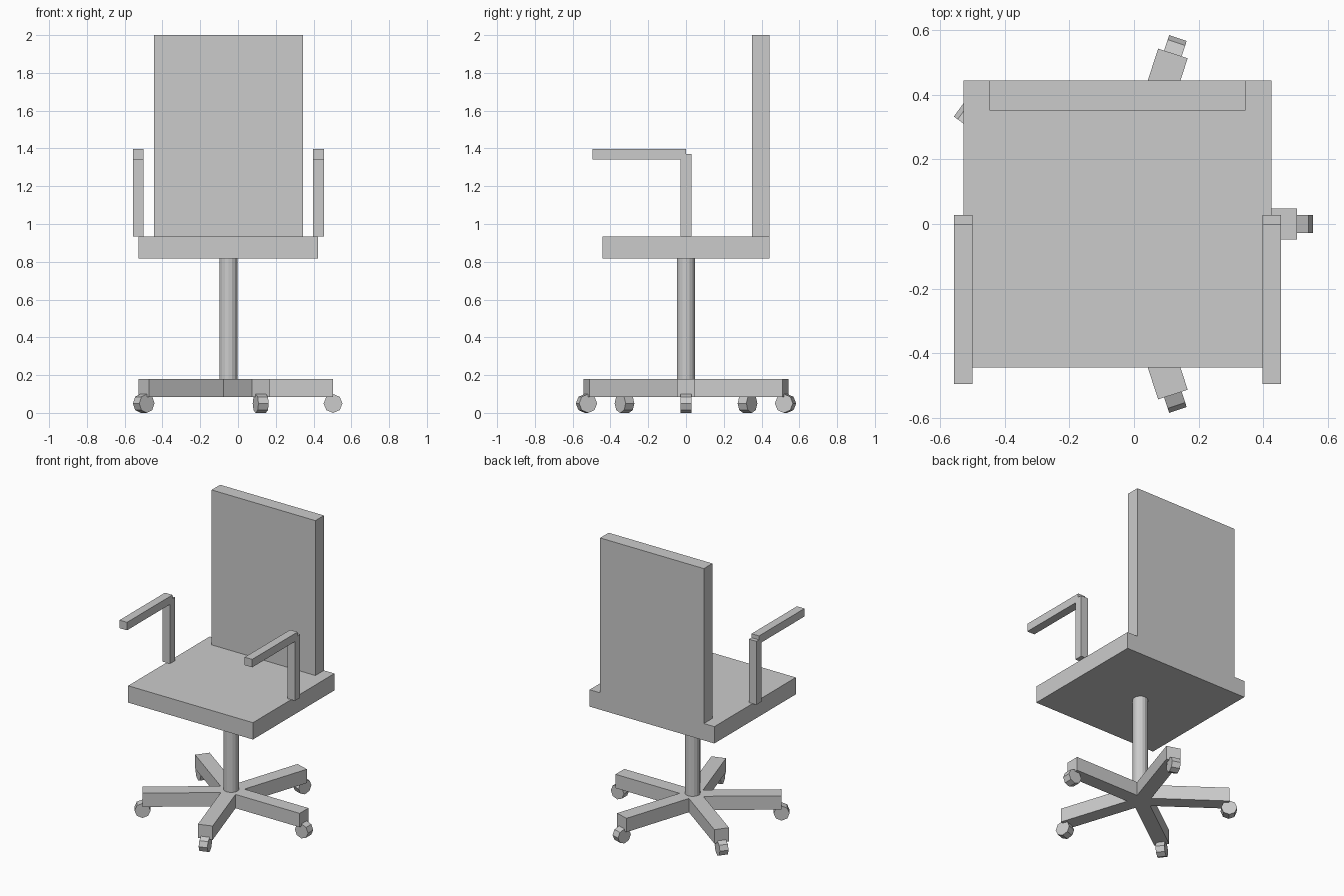
import bpy, bmesh, math
from mathutils import Matrix, Vector

cube = bpy.data.objects.get("Cube")
if cube:
    bpy.data.objects.remove(cube, do_unlink=True)

# One plain grey for the whole chair
grey = bpy.data.materials.new("light grey")
grey.use_nodes = True
colour = (0.6, 0.6, 0.6, 1)
grey.diffuse_color = colour
grey.node_tree.nodes["Principled BSDF"].inputs["Base Color"].default_value = colour

CX = -0.051          # axis of the column, seat and base
SPOKES = 5
TURN = 2 * math.pi / SPOKES


def finish(name, bm):
    bmesh.ops.recalc_face_normals(bm, faces=bm.faces)
    mesh = bpy.data.meshes.new(name)
    bm.to_mesh(mesh)
    bm.free()
    mesh.materials.append(grey)
    obj = bpy.data.objects.new(name, mesh)
    bpy.context.collection.objects.link(obj)
    return obj


def box(name, x, y, z):
    """Box from (min, max) ranges, x measured from the chair axis."""
    ranges = ((x[0] + CX, x[1] + CX), y, z)
    size = [b - a for a, b in ranges]
    middle = [(a + b) / 2 for a, b in ranges]
    bm = bmesh.new()
    bmesh.ops.create_cube(bm, size=1, matrix=Matrix.Translation(middle) @ Matrix.Diagonal((*size, 1)))
    return finish(name, bm)


def cylinder(name, radius, depth, sides, matrix):
    bm = bmesh.new()
    bmesh.ops.create_cone(bm, cap_ends=True, segments=sides, radius1=radius,
                          radius2=radius, depth=depth, matrix=matrix)
    return finish(name, bm)


# Seat and backrest
box("seat", (-0.475, 0.475), (-0.443, 0.443), (0.818, 0.934))
box("backrest", (-0.395, 0.395), (0.35, 0.443), (0.934, 2.0))

# Armrests: an upright post with a forward pad
for side, s in (("left", 1), ("right", -1)):
    span = sorted((s * 0.448, s * 0.505))
    box(side + "_arm_post", span, (-0.028, 0.028), (0.934, 1.37))
    box(side + "_arm_pad", span, (-0.494, 0.0), (1.342, 1.397))

# Column
cylinder("column", 0.048, 0.638, 16, Matrix.Translation((CX, 0, 0.499)))

# Five-spoke base: star outline extruded upward
half, reach = 0.048, 0.554
notch = half / math.sin(TURN / 2)
bm = bmesh.new()
outline = []
for i in range(SPOKES):
    spin = Matrix.Rotation(i * TURN, 3, 'Z')
    for p in ((reach, -half), (reach, half),
              (notch * math.cos(TURN / 2), half)):
        outline.append(bm.verts.new(spin @ Vector((*p, 0)) + Vector((CX, 0, 0.085))))
face = bm.faces.new(outline)
top = bmesh.ops.extrude_face_region(bm, geom=[face])
bmesh.ops.translate(bm, vec=(0, 0, 0.095),
                    verts=[v for v in top["geom"] if isinstance(v, bmesh.types.BMVert)])
finish("base", bm)

# Casters rolling along each spoke
for i in range(SPOKES):
    place = (Matrix.Translation((CX, 0, 0.05)) @ Matrix.Rotation(i * TURN, 4, 'Z')
             @ Matrix.Translation((reach, 0, 0)) @ Matrix.Rotation(math.pi / 2, 4, 'X'))
    cylinder(f"caster_{i + 1}", 0.05, 0.057, 8, place)
